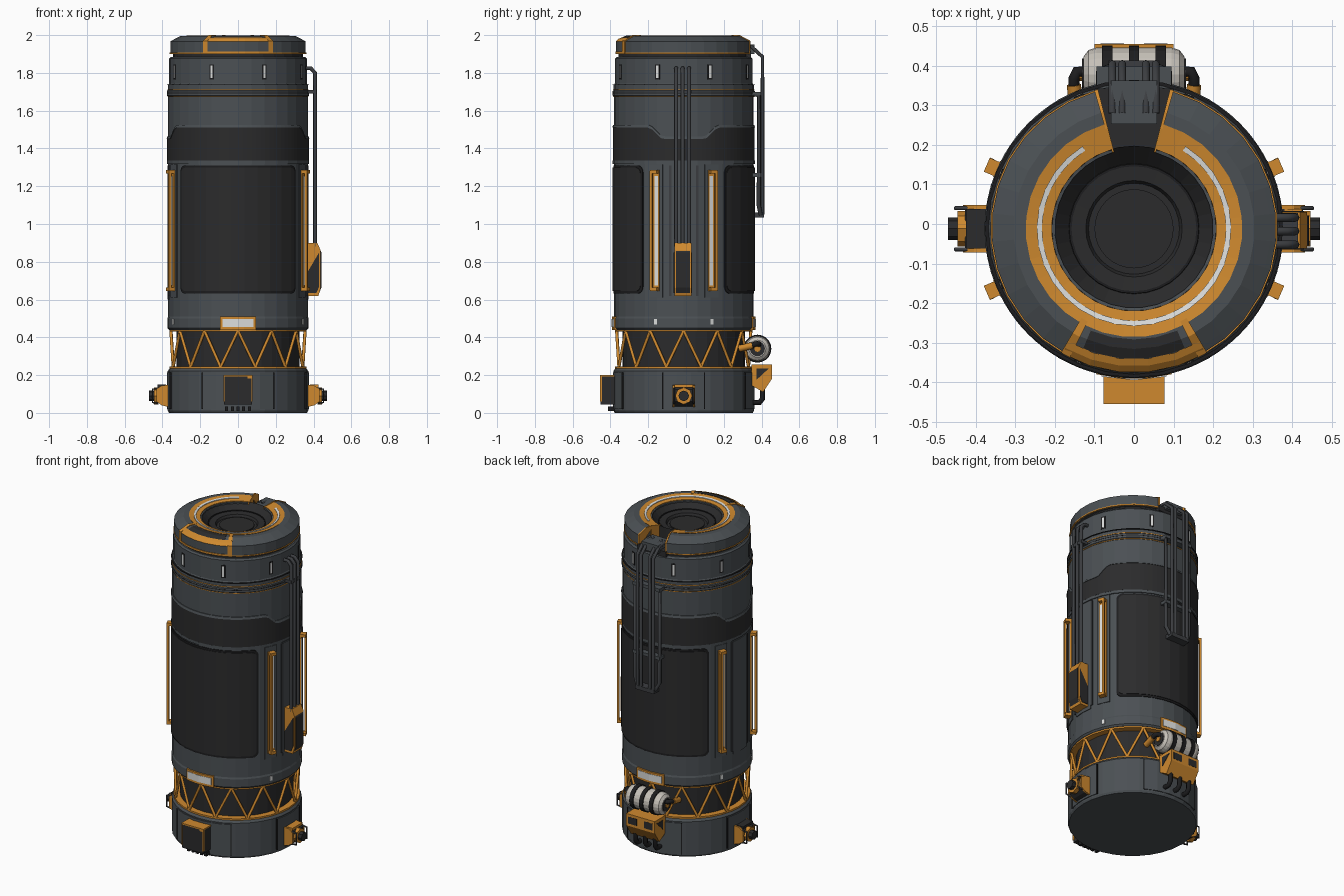
import bpy, bmesh, math
from mathutils import Matrix, Vector

if "Cube" in bpy.data.objects:
    bpy.data.objects.remove(bpy.data.objects["Cube"])

CY = -0.012          # y of the main axis
AXIS = Matrix.Translation((0, CY, 0))


def mat(name, r, g, b):
    m = bpy.data.materials.new(name)
    m.diffuse_color = (r, g, b, 1)
    m.use_nodes = True
    m.node_tree.nodes["Principled BSDF"].inputs["Base Color"].default_value = m.diffuse_color
    return m


GREY = mat("steel grey", 0.070, 0.080, 0.088)
DARK = mat("dark grey", 0.024, 0.024, 0.025)
BLACK = mat("black rubber", 0.012, 0.012, 0.013)
PIPE = mat("pipe grey", 0.045, 0.048, 0.053)
ORANGE = mat("orange", 0.62, 0.25, 0.028)
LIGHT = mat("light strip", 0.72, 0.73, 0.72)
CREAM = mat("cream tank", 0.56, 0.53, 0.48)


def finish(name, bm, m, mtx=None):
    bmesh.ops.remove_doubles(bm, verts=bm.verts, dist=1e-5)
    bmesh.ops.recalc_face_normals(bm, faces=bm.faces)
    if mtx:
        bm.transform(mtx)
    me = bpy.data.meshes.new(name)
    bm.to_mesh(me)
    bm.free()
    me.materials.append(m)
    o = bpy.data.objects.new(name, me)
    bpy.context.collection.objects.link(o)
    return o


def P(r, a, z):
    a = math.radians(a)
    return Vector((r * math.cos(a), CY + r * math.sin(a), z))


def sweep(name, columns, m, closed, mtx=AXIS):
    """Skin a list of cross-sections given as (angle, [(r, z), ...])."""
    bm = bmesh.new()
    rows = [[bm.verts.new((r * math.cos(math.radians(a)), r * math.sin(math.radians(a)), z))
             for r, z in prof] for a, prof in columns]
    n, k = len(rows), len(rows[0])
    for i in range(n if closed else n - 1):
        p, q = rows[i], rows[(i + 1) % n]
        for j in range(k):
            bm.faces.new((p[j], q[j], q[(j + 1) % k], p[(j + 1) % k]))
    if not closed:
        bm.faces.new(rows[0])
        bm.faces.new(rows[-1])
    return finish(name, bm, m, mtx)


def lathe(name, prof, m, a0=0, a1=360, seg=32, mtx=AXIS):
    full = a1 - a0 >= 360
    n = seg if full else max(1, round((a1 - a0) / 360 * seg))
    cols = [(a0 + (a1 - a0) * i / n, prof) for i in range(n if full else n + 1)]
    return sweep(name, cols, m, full, mtx)


def ring(name, r0, r1, z0, z1, m, a0=0, a1=360, **kw):
    return lathe(name, [(r0, z0), (r1, z0), (r1, z1), (r0, z1)], m, a0, a1, **kw)


def rounded_panel(name, a, half, z0, z1, r0, r1, m, c=0.03):
    """Curved plate with rounded corners."""
    w = math.degrees(c / r1)
    inner = half - w
    steps = [0, 4, 20, 45, 70, 90]
    offs = [(-inner - w * math.cos(math.radians(t)), c * (1 - math.sin(math.radians(t)))) for t in steps]
    offs += [(-inner + 2 * inner * i / 9, 0) for i in range(1, 9)]
    offs += [(-d, e) for d, e in reversed(offs[:6])]
    cols = [(a + d, [(r0, z0 + e), (r1, z0 + e), (r1, z1 - e), (r0, z1 - e)]) for d, e in offs]
    return sweep(name, cols, m, False)


def prism(name, prof, a, t0, t1, m):
    """Extrude an (r, z) outline sideways, standing at angle a."""
    bm = bmesh.new()
    lo, hi = ([bm.verts.new((r, t, z)) for r, z in prof] for t in (t0, t1))
    bm.faces.new(lo)
    bm.faces.new(hi)
    for i in range(len(prof)):
        j = (i + 1) % len(prof)
        bm.faces.new((lo[i], lo[j], hi[j], hi[i]))
    return finish(name, bm, m, AXIS @ Matrix.Rotation(math.radians(a), 4, 'Z'))


def block(name, a, r0, r1, t0, t1, z0, z1, m):
    return prism(name, [(r0, z0), (r1, z0), (r1, z1), (r0, z1)], a, t0, t1, m)


def tube(name, pts, rad, m, res=2):
    cu = bpy.data.curves.new(name, 'CURVE')
    cu.dimensions = '3D'
    cu.bevel_depth, cu.bevel_resolution, cu.use_fill_caps = rad, res, True
    sp = cu.splines.new('POLY')
    sp.points.add(len(pts) - 1)
    for p, c in zip(sp.points, pts):
        p.co = (*c, 1)
    tmp = bpy.data.objects.new(name + "_path", cu)
    bpy.context.collection.objects.link(tmp)
    me = bpy.data.meshes.new_from_object(tmp.evaluated_get(bpy.context.evaluated_depsgraph_get()))
    bpy.data.objects.remove(tmp)
    me.materials.clear()
    me.materials.append(m)
    o = bpy.data.objects.new(name, me)
    bpy.context.collection.objects.link(o)
    return o


# base drum, truss core and main body
lathe("base_drum", [(0, 0), (0.365, 0), (0.372, 0.012), (0.372, 0.222), (0.36, 0.238), (0, 0.238)], GREY)
ring("truss_core", 0, 0.325, 0.23, 0.45, DARK)
lathe("main_body", [(0, 0.44), (0.365, 0.44), (0.374, 0.45), (0.374, 0.5), (0.37, 0.51), (0.37, 1.675),
                    (0.376, 1.68), (0.376, 1.705), (0.371, 1.71), (0.371, 1.735), (0.364, 1.745),
                    (0.364, 1.875), (0.355, 1.885), (0, 1.885)], GREY)
ring("neck", 0, 0.345, 1.88, 1.905, DARK)
for z in (1.672, 1.712):
    ring("trim_line", 0.36, 0.3735, z, z + 0.004, ORANGE)
for z in (1.692, 1.735):
    ring("seam_line", 0.36, 0.3768, z, z + 0.004, BLACK)

# truss zigzag
ring("truss_lower_ring", 0.32, 0.363, 0.236, 0.246, ORANGE)
ring("truss_upper_ring", 0.32, 0.363, 0.43, 0.442, ORANGE)
for i in range(12):
    for s in (-15, 15):
        tube("truss_bar", [P(0.355, i * 30, 0.435), P(0.355, i * 30 + s, 0.243)], 0.0085, ORANGE, 1)

# dark band with a stepped upper edge
def band_top(a):
    d = abs((a + 90) % 180 - 90)
    return 1.45 + 0.06 * min(1, max(0, (d - 18) / 10))


angles = [i * 3.75 for i in range(96)]
sweep("dark_band", [(a, [(0.35, 1.335), (0.375, 1.335), (0.375, band_top(a)), (0.35, band_top(a))])
                    for a in angles], DARK, True)
sweep("band_trim", [(a, [(0.35, band_top(a)), (0.378, band_top(a)), (0.374, band_top(a) + 0.014),
                         (0.35, band_top(a) + 0.014)]) for a in angles], GREY, True)
ring("band_lower_trim", 0.35, 0.376, 1.318, 1.335, GREY)

# big panels, label plates front and back
for side, a in (("front", -90), ("back", 90)):
    rounded_panel(side + "_panel_rim", a, 54.5, 0.632, 1.31, 0.36, 0.3745, BLACK, 0.035)
    rounded_panel(side + "_panel", a, 52.5, 0.645, 1.298, 0.36, 0.378, DARK)
    ring(side + "_label_frame", 0.36, 0.38, 0.44, 0.51, ORANGE, a - 14.5, a + 14.5)
    ring(side + "_label", 0.37, 0.383, 0.455, 0.498, LIGHT, a - 12.5, a + 12.5)

# side strips, marker lights
for side in (0, 180):
    ring("side_channel", 0.36, 0.374, 0.6, 1.31, GREY, side - 10, side + 10)
    for s in (-1, 1):
        a = side + s * 23.5
        ring("strip_housing", 0.36, 0.3745, 0.61, 1.315, GREY, a - 6, a + 6)
        block("strip_backing", a, 0.36, 0.379, -0.022, 0.022, 0.645, 1.285, ORANGE)
        t = -s * 0.008
        block("strip_light", a, 0.36, 0.383, t - 0.009, t + 0.009, 0.675, 1.255, LIGHT)
        t = s * 0.013
        block("strip_bar", a, 0.393, 0.406, t - 0.007, t + 0.007, 0.65, 1.28, ORANGE)
        for z in (0.645, 1.267):
            block("strip_end", a, 0.37, 0.406, -0.019, 0.019, z, z + 0.018, ORANGE)
        block("marker_light", a, 0.36, 0.377, -0.009, 0.009, 0.468, 0.496, LIGHT)
        ring("channel_rib", 0.36, 0.3765, 0.62, 1.31, PIPE, side + s * 11 - 1, side + s * 11 + 1)
for i in range(8):
    a = 22.5 + 45 * i
    block("upper_slot", a, 0.35, 0.3655, -0.013, 0.013, 1.765, 1.845, BLACK)
    block("upper_light", a, 0.35, 0.367, -0.006, 0.006, 1.772, 1.838, LIGHT)

# cap with a notch at the back
lathe("cap", [(0.2, 1.9), (0.355, 1.9), (0.36, 1.908), (0.36, 1.967), (0.345, 1.975), (0.305, 1.996),
              (0.27, 1.996), (0.2, 1.982)], GREY, 106, 434)
ring("cap_lower_line", 0.34, 0.3635, 1.901, 1.908, ORANGE, 106, 434)
lathe("cap_orange_ring", [(0.208, 1.98), (0.27, 1.99), (0.274, 1.999), (0.208, 1.988)], ORANGE, 106, 434)
lathe("cap_light_ring", [(0.233, 1.985), (0.246, 1.985), (0.246, 1.9985), (0.233, 1.996)], LIGHT, 122, 418)
lathe("cap_bowl", [(0, 1.895), (0.21, 1.895), (0.21, 1.986), (0.165, 1.935), (0.16, 1.948), (0.122, 1.944),
                   (0.115, 1.93), (0, 1.93)], DARK)
ring("bowl_lip", 0.158, 0.164, 1.93, 1.951, BLACK)
ring("bowl_disc", 0, 0.1, 1.92, 1.936, DARK)
spoke = [(0.262, 1.985), (0.262, 2.0), (0.306, 2.0), (0.346, 1.979), (0.364, 1.97), (0.364, 1.901), (0.35, 1.901)]
for a in (-61.5, -118.5):
    lathe("cap_front_spoke", spoke, ORANGE, a - 2, a + 2)
for a in (104.5, 74):
    lathe("cap_notch_edge", spoke, ORANGE, a, a + 1.5)
    lathe("cap_ring_end", [(0.2, 1.9), (0.27, 1.9), (0.27, 2.0), (0.2, 1.988)], ORANGE, a, a + 1.5)
lathe("cap_front_edge", [(0.33, 1.965), (0.364, 1.965), (0.348, 1.98), (0.33, 1.988)], ORANGE, -120, -60)
ring("cap_front_line", 0.34, 0.364, 1.9, 1.912, ORANGE, -120, -60)
lathe("cap_front_inset", [(0.28, 1.98), (0.28, 1.998), (0.304, 1.998), (0.33, 1.9855), (0.33, 1.97)],
      DARK, -113, -67)

# back pipes running from the notch down the body
block("notch_floor", 90, 0.2, 0.355, -0.1, 0.1, 1.88, 1.915, DARK)
block("notch_block", 90, 0.265, 0.375, -0.058, 0.058, 1.9, 1.95, GREY)
for s in (-1, 1):
    for x in (0.03, 0.055):
        tube("back_pipe", [(s * x, 0.28, 1.945), (s * x, 0.345, 1.94), (s * x, 0.405, 1.885), (s * x, 0.405, 1.05)],
             0.010, PIPE)
    tube("back_rail", [(s * 0.085, 0.345, 1.69), (s * 0.085, 0.385, 1.68), (s * 0.085, 0.385, 1.10),
                       (s * 0.06, 0.395, 1.05)], 0.011, PIPE)
block("back_pipe_foot", 90, 0.375, 0.426, -0.065, 0.065, 1.035, 1.06, PIPE)
for z in (1.25, 1.68):
    block("back_clamp", 90, 0.36, 0.41, -0.095, 0.095, z, z + 0.02, GREY)

# right pipes and their junction box
for y in (-0.052, -0.018, 0.016):
    tube("right_pipe", [(0.35, y, 1.825), (0.385, y, 1.825), (0.408, y, 1.80), (0.408, y, 0.88)], 0.0105, PIPE)
block("pipe_clamp", 0, 0.36, 0.415, -0.05, 0.04, 1.69, 1.71, PIPE)
box_side = [(0.365, 0.62), (0.425, 0.62), (0.438, 0.66), (0.438, 0.86), (0.42, 0.9), (0.365, 0.9)]
prism("junction_box", box_side, 0, -0.05, 0.042, ORANGE)
prism("junction_box_cover", [(0.37, 0.63), (0.43, 0.635), (0.442, 0.665), (0.442, 0.85), (0.425, 0.88)],
      0, -0.042, 0.034, DARK)
prism("junction_box_cheeks", [(0.365, 0.635), (0.415, 0.635), (0.43, 0.67), (0.43, 0.85), (0.365, 0.74)],
      0, -0.053, 0.045, DARK)

# base raised pads and front hatch
for a, h in ((-90, 30), (90, 30), (0, 17), (180, 17)):
    ring("base_pad", 0.36, 0.377, 0.02, 0.215, GREY, a - h, a + h)
    for s in (-1, 1):
        ring("base_seam", 0.36, 0.3785, 0.02, 0.215, BLACK, a + s * h - 0.5, a + s * h + 0.5)
block("front_hatch", -90, 0.36, 0.441, -0.073, 0.073, 0.045, 0.195, DARK)
block("hatch_top", -90, 0.36, 0.443, -0.077, 0.077, 0.192, 0.2, ORANGE)
for s in (-1, 1):
    block("hatch_edge", -90, 0.432, 0.443, s * 0.0745 - 0.0025, s * 0.0745 + 0.0025, 0.06, 0.2, ORANGE)
block("hatch_corner", -90, 0.44, 0.443, 0.05, 0.073, 0.182, 0.195, ORANGE)
for i in range(5):
    t = -0.06 + 0.03 * i
    block("hatch_fin", -90, 0.36, 0.40, t - 0.008, t + 0.008, 0.01, 0.035, BLACK)

# side thrusters
for side in (0, 180):
    arm = [(0.36, 0.03), (0.40, 0.04), (0.428, 0.06), (0.428, 0.125), (0.40, 0.145), (0.36, 0.148)]
    prism("thruster_block", arm, side, -0.05, 0.05, DARK)
    for t in (-0.06, 0.05):
        prism("thruster_cheek", [(r + 0.004, z) for r, z in arm], side, t, t + 0.01, ORANGE)
    block("thruster_top", side, 0.38, 0.425, -0.05, 0.05, 0.135, 0.15, DARK if side else ORANGE)
    m = AXIS @ Matrix.Rotation(math.radians(side), 4, 'Z') @ Matrix.Translation((0, 0, 0.09)) \
        @ Matrix.Rotation(math.pi / 2, 4, 'Y')
    ring("thruster_ring", 0.027, 0.045, 0.42, 0.446, ORANGE, seg=8, mtx=m)
    ring("thruster_core", 0, 0.028, 0.42, 0.47, DARK, seg=8, mtx=m)
    for t in (-0.052, 0.052):
        tube("thruster_handle", [P(0.42, side, 0.05) + Vector((0, t, 0)), P(0.452, side, 0.055) + Vector((0, t, 0)),
                                 P(0.452, side, 0.125) + Vector((0, t, 0)), P(0.42, side, 0.13) + Vector((0, t, 0))],
             0.005, PIPE, 1)

# back tank with straps, bracket and hoses
tank = Matrix.Translation((0, 0.378, 0.34)) @ Matrix.Rotation(math.pi / 2, 4, 'Y')
lathe("tank", [(0, -0.128), (0.045, -0.128), (0.062, -0.115), (0.068, -0.095), (0.068, 0.095), (0.062, 0.115),
               (0.045, 0.128), (0, 0.128)], CREAM, seg=20, mtx=tank)
ring("tank_hub", 0, 0.04, -0.132, 0.132, DARK, seg=16, mtx=tank)
ring("tank_hub_centre", 0, 0.017, -0.138, 0.138, ORANGE, seg=10, mtx=tank)
for x in (-0.068, 0, 0.068):
    ring("tank_strap", 0.05, 0.074, x - 0.013, x + 0.013, BLACK, seg=20, mtx=tank)
    tube("drain_hose", [(x, 0.405, 0.13), (x, 0.405, 0.075), (x, 0.39, 0.055), (x, 0.35, 0.055)], 0.014, BLACK)
prism("tank_bracket", [(0.36, 0.255), (0.467, 0.255), (0.467, 0.18), (0.42, 0.11), (0.36, 0.145)],
      90, -0.1, 0.1, ORANGE)
prism("bracket_side_inset", [(0.385, 0.235), (0.45, 0.235), (0.385, 0.175)], 90, -0.102, 0.102, DARK)
for t in (-0.055, 0.055):
    block("bracket_window", 90, 0.45, 0.468, t - 0.03, t + 0.03, 0.195, 0.238, DARK)
for s in (-1, 1):
    tube("tank_hose", [(s * 0.125, 0.385, 0.36), (s * 0.145, 0.385, 0.365), (s * 0.152, 0.368, 0.365),
                       (s * 0.152, 0.345, 0.355)], 0.014, BLACK)
    tube("hose_fitting", [(s * 0.152, 0.352, 0.357), (s * 0.145, 0.28, 0.34)], 0.018, ORANGE)
